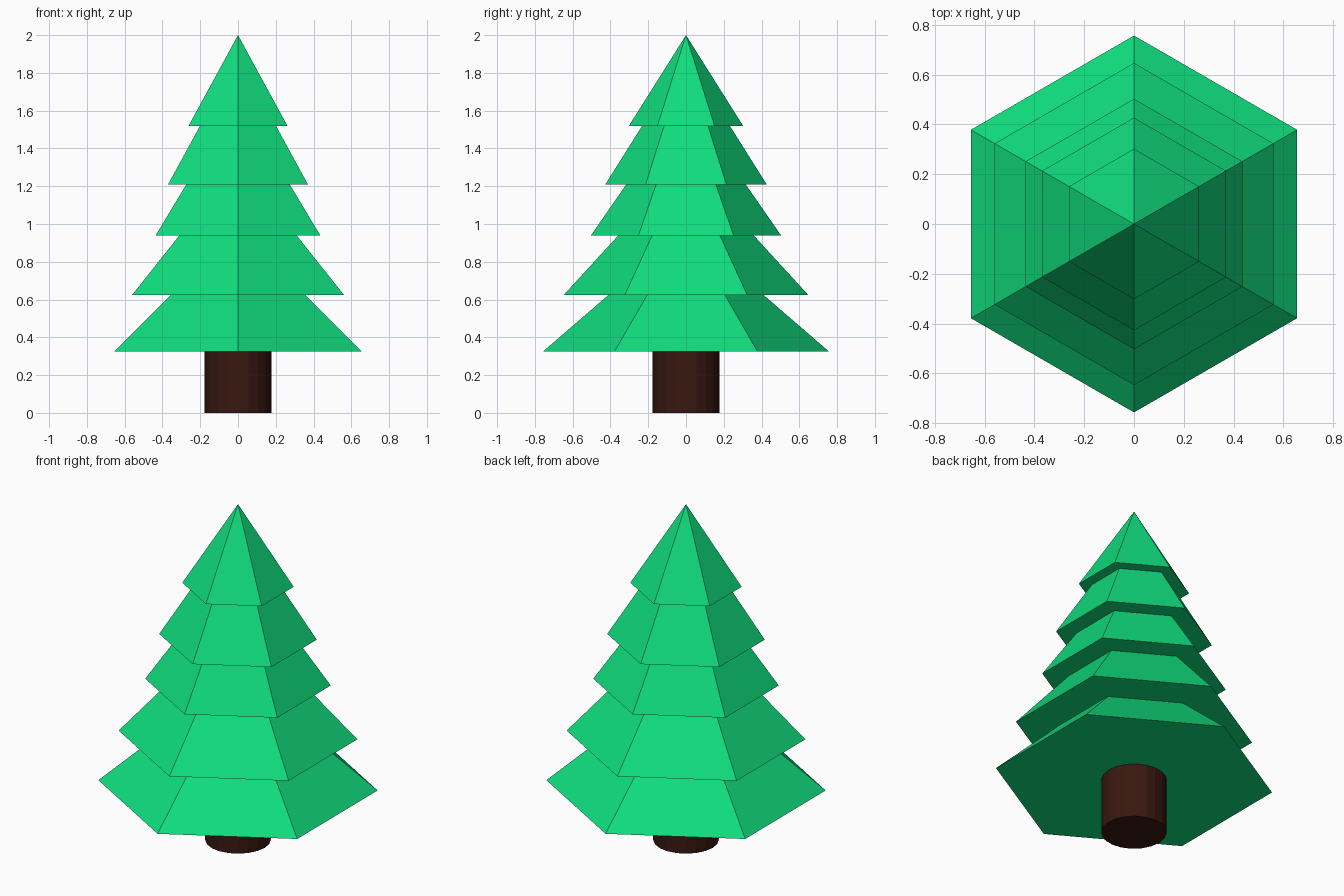
import bpy, bmesh
from math import sin, cos, pi

if "Cube" in bpy.data.objects:
    bpy.data.objects.remove(bpy.data.objects["Cube"])


def material(name, color):
    m = bpy.data.materials.new(name)
    m.diffuse_color = (*color, 1)
    m.use_nodes = True
    m.node_tree.nodes["Principled BSDF"].inputs["Base Color"].default_value = m.diffuse_color
    return m


def lathe(name, profile, sides, mat, start=0.0):
    """Solid of stacked polygon rings; a zero radius closes to a point."""
    bm = bmesh.new()
    rings = []
    for r, z in profile:
        count = sides if r > 0 else 1
        rings.append([bm.verts.new((r * cos(start + 2 * pi * i / sides),
                                    r * sin(start + 2 * pi * i / sides), z))
                      for i in range(count)])
    bm.faces.new(rings[0][::-1])
    for a, b in zip(rings, rings[1:]):
        for i in range(sides):
            j = (i + 1) % sides
            if len(b) == 1:
                bm.faces.new((a[i], a[j], b[0]))
            else:
                bm.faces.new((a[i], a[j], b[j], b[i]))
    if len(rings[-1]) > 1:
        bm.faces.new(rings[-1])
    bmesh.ops.recalc_face_normals(bm, faces=bm.faces)
    mesh = bpy.data.meshes.new(name)
    bm.to_mesh(mesh)
    bm.free()
    mesh.materials.append(mat)
    obj = bpy.data.objects.new(name, mesh)
    bpy.context.collection.objects.link(obj)
    return obj


green = material("foliage_green", (0.005, 0.72, 0.205))
brown = material("bark_brown", (0.04, 0.009, 0.005))

# Foliage: five hexagonal tiers with flat undersides, corners facing front and back
foliage = [(0.757, 0.325), (0.41, 0.625),
           (0.647, 0.625), (0.358, 0.94),
           (0.503, 0.94), (0.316, 1.21),
           (0.427, 1.21), (0.232, 1.52),
           (0.302, 1.52), (0.0, 2.0)]
lathe("foliage", foliage, 6, green, pi / 2)

# Trunk: short faceted post
lathe("trunk", [(0.177, 0.0), (0.177, 0.325)], 20, brown)
